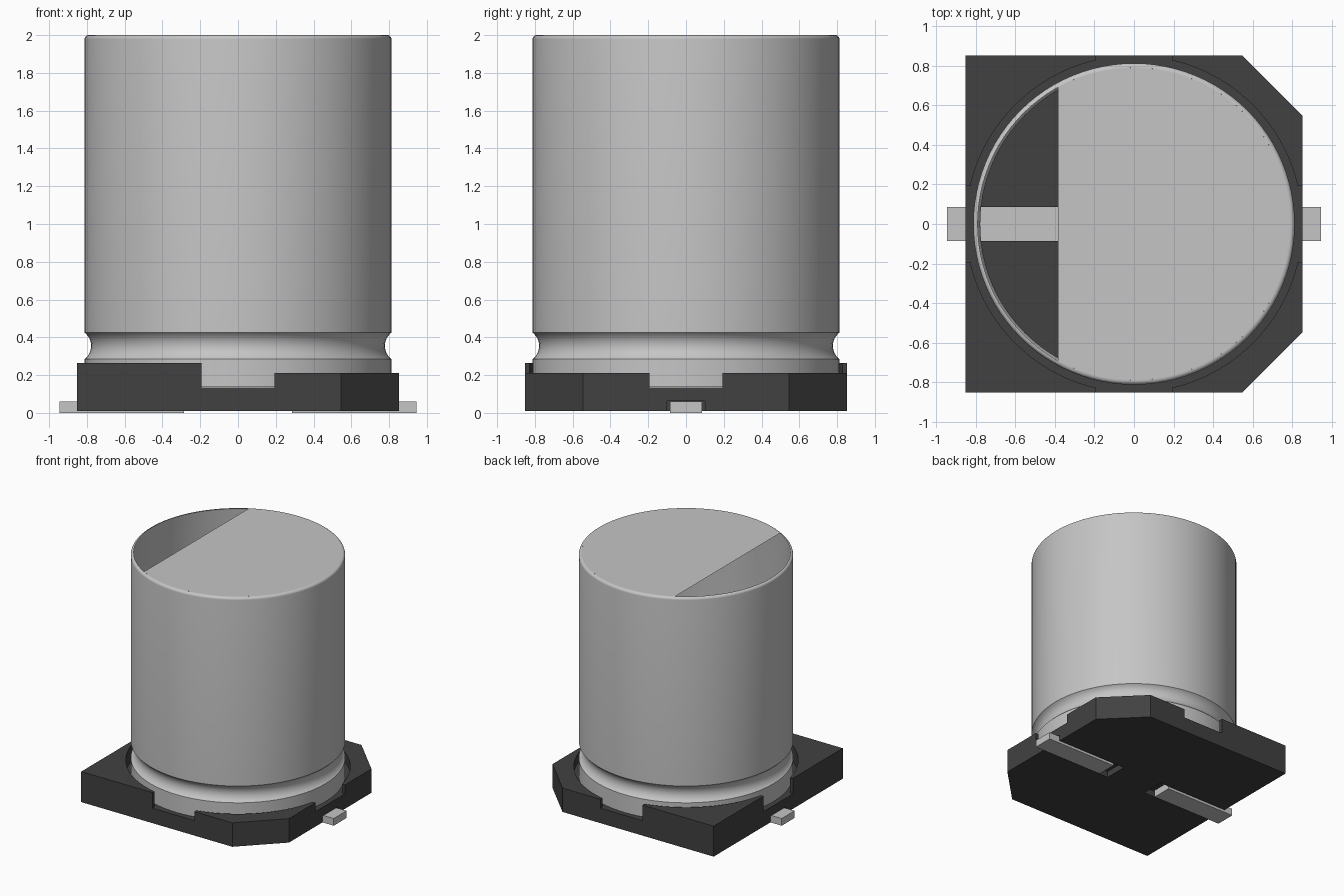
import bpy
import bmesh
import math

cube = bpy.data.objects.get("Cube")
if cube:
    bpy.data.objects.remove(cube, do_unlink=True)

SEG = 96
R_CAN = 0.8125      # can radius
FILLET = 0.022      # rounded top rim
HALF = 0.853        # half width of the base


def material(name, value):
    m = bpy.data.materials.new(name)
    m.use_nodes = True
    col = (value, value, value, 1)
    m.diffuse_color = col
    bsdf = next(n for n in m.node_tree.nodes if n.type == 'BSDF_PRINCIPLED')
    bsdf.inputs["Base Color"].default_value = col
    bsdf.inputs["Roughness"].default_value = 0.5
    return m


METAL = material("light grey metal", 0.56)
PLASTIC = material("dark grey plastic", 0.053)


def finish(name, bm, mat=None):
    me = bpy.data.meshes.new(name)
    bm.to_mesh(me)
    bm.free()
    ob = bpy.data.objects.new(name, me)
    bpy.context.collection.objects.link(ob)
    if mat:
        me.materials.append(mat)
    return ob


def activate(ob):
    bpy.ops.object.select_all(action='DESELECT')
    ob.select_set(True)
    bpy.context.view_layer.objects.active = ob


def prism(name, outline, z0, z1, mat=None):
    """Extrude a counter-clockwise outline from z0 to z1."""
    bm = bmesh.new()
    face = bm.faces.new([bm.verts.new((x, y, z0)) for x, y in outline])
    ext = bmesh.ops.extrude_face_region(bm, geom=[face])
    for v in ext["geom"]:
        if isinstance(v, bmesh.types.BMVert):
            v.co.z = z1
    bmesh.ops.recalc_face_normals(bm, faces=bm.faces)
    return finish(name, bm, mat)


def box(name, x0, x1, y0, y1, z0, z1, mat=None):
    return prism(name, [(x0, y0), (x1, y0), (x1, y1), (x0, y1)], z0, z1, mat)


def circle(r):
    return [(r * math.cos(2 * math.pi * i / SEG), r * math.sin(2 * math.pi * i / SEG))
            for i in range(SEG)]


def cut(target, cutter):
    mod = target.modifiers.new("cut", 'BOOLEAN')
    mod.operation = 'DIFFERENCE'
    mod.solver = 'EXACT'
    mod.object = cutter
    activate(target)
    bpy.ops.object.modifier_apply(modifier=mod.name)
    bpy.data.objects.remove(cutter, do_unlink=True)


# Plastic base with two cut corners
CORNER = 0.545
base = prism("base", [(-HALF, -HALF), (CORNER, -HALF), (HALF, -CORNER),
                      (HALF, CORNER), (CORNER, HALF), (-HALF, HALF)],
             0.01, 0.265, PLASTIC)
# Lower half on the cut-corner side, round recess and four side notches
cut(base, box("cutter", 0, 1, -1, 1, 0.21, 0.4))
cut(base, prism("cutter", circle(0.85), 0.135, 0.4))
cut(base, box("cutter", -0.193, 0.193, -1, 1, 0.135, 0.4))
cut(base, box("cutter", -1, 1, -0.193, 0.193, 0.135, 0.4))
# Lead slots underneath, and openings above the leads
for s in (-1, 1):
    a, b = sorted((s * 0.19, s * 1.0))
    cut(base, box("cutter", a, b, -0.1, 0.1, -0.1, 0.062))
    a, b = sorted((s * 0.285, s * 0.79))
    cut(base, box("cutter", a, b, -0.085, 0.085, 0.03, 0.3))

# Flat leads
for s, name in ((-1, "right_lead"), (1, "left_lead")):
    a, b = sorted((s * 0.285, s * 0.945))
    box(name, a, b, -0.085, 0.085, 0, 0.06, METAL)

# Can wall: straight foot, concave crimp groove, straight side, rounded rim
GROOVE_Z, GROOVE_H, GROOVE_D = 0.355, 0.07, 0.035
arc_r = (GROOVE_H ** 2 + GROOVE_D ** 2) / (2 * GROOVE_D)
sweep = math.asin(GROOVE_H / arc_r)
profile = [(R_CAN, 0.136)]
for i in range(13):
    t = -sweep + 2 * sweep * i / 12
    profile.append((R_CAN - GROOVE_D + arc_r - arc_r * math.cos(t),
                    GROOVE_Z + arc_r * math.sin(t)))
for i in range(7):
    t = math.pi / 2 * i / 6
    profile.append((R_CAN - FILLET + FILLET * math.cos(t),
                    2 - FILLET + FILLET * math.sin(t)))
bm = bmesh.new()
rings = [[bm.verts.new((x, y, z)) for x, y in circle(r)] for r, z in profile]
for lo, hi in zip(rings, rings[1:]):
    for i in range(SEG):
        j = (i + 1) % SEG
        bm.faces.new((lo[i], lo[j], hi[j], hi[i]))
can = finish("can_wall", bm, METAL)
activate(can)
bpy.ops.object.shade_smooth_by_angle(angle=math.radians(35))

# Top plate, leaving an open segment on one side
r_top = R_CAN - FILLET
x_cut = -0.385
limit = math.acos(x_cut / r_top)
bm = bmesh.new()
N = 64
bm.faces.new([bm.verts.new((r_top * math.cos(t), r_top * math.sin(t), 2))
              for t in (-limit + 2 * limit * i / N for i in range(N + 1))])
finish("top_plate", bm, METAL)
